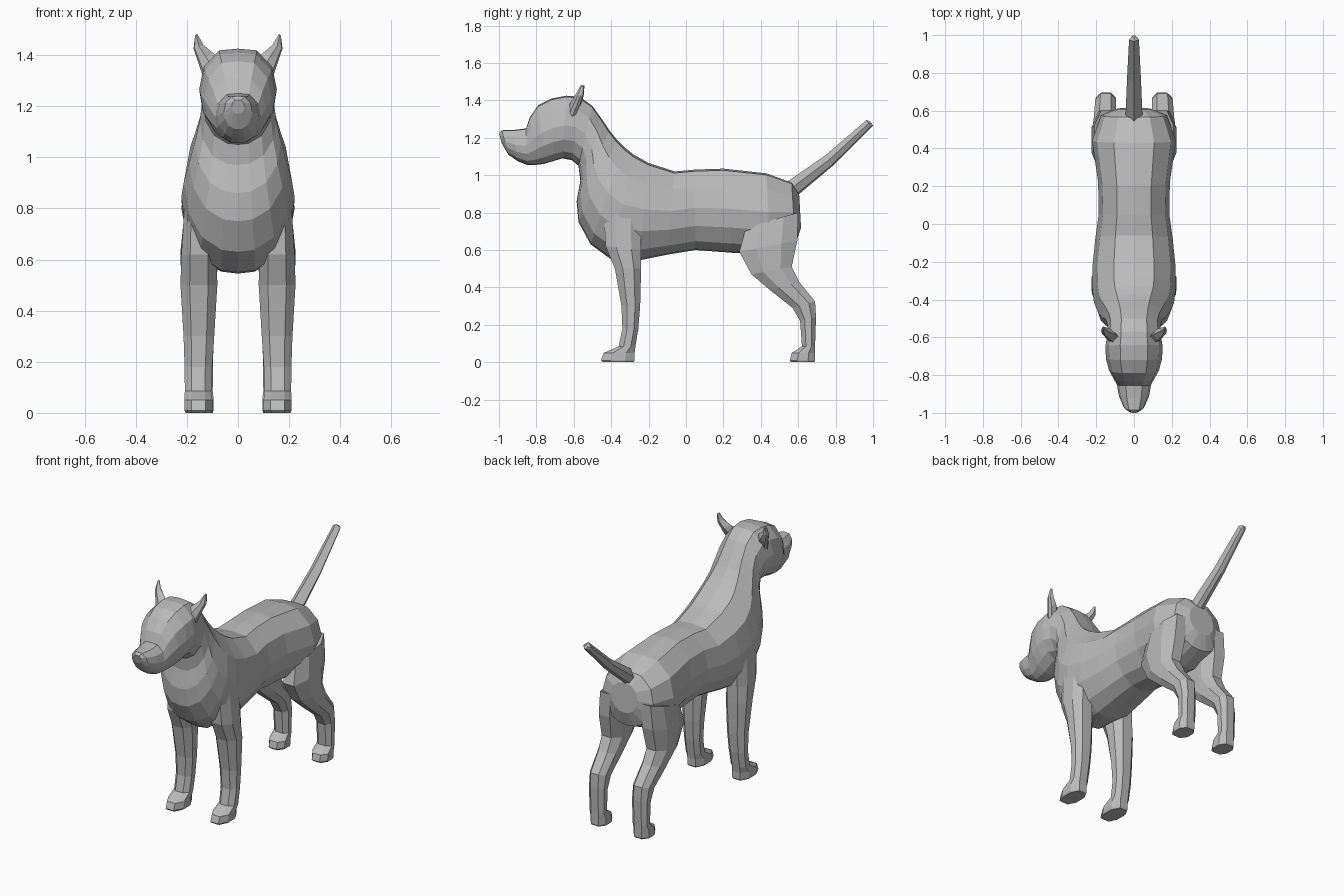
import bpy, bmesh
from mathutils import Vector

grey = bpy.data.materials.new("grey coat")
grey.diffuse_color = (0.5, 0.5, 0.5, 1)


def half_to_full(half):
    """Mirror a right-hand half outline, running top to bottom, into a closed one."""
    return half + [(-u, v) for u, v in reversed(half) if u > 0]


BODY = half_to_full([(0, 1), (.48, .96), (.88, .58), (1, .05), (.92, -.4),
                     (.66, -.78), (.3, -.97), (0, -1)])
LEG = half_to_full([(.5, 1), (1, .4), (1, -.45), (.5, -1)])
DIAMOND = half_to_full([(0, 1), (1, .1), (.6, -.8), (0, -1)])


def loft(name, rings, section, mirror=False):
    """Skin rings, each given as two opposite points and a half-width vector."""
    bm = bmesh.new()
    loops = []
    for a, b, w in rings:
        a, b, w = Vector(a), Vector(b), Vector(w)
        mid, axis = (a + b) / 2, (a - b) / 2
        loops.append([bm.verts.new(mid + axis * v + w * u) for u, v in section])
    n = len(section)
    for r, s in zip(loops, loops[1:]):
        for i in range(n):
            bm.faces.new((r[i], r[(i + 1) % n], s[(i + 1) % n], s[i]))
    bm.faces.new(loops[0])
    bm.faces.new(loops[-1])
    bmesh.ops.recalc_face_normals(bm, faces=bm.faces)
    if mirror:
        copy = bmesh.ops.duplicate(bm, geom=bm.verts[:] + bm.edges[:] + bm.faces[:])["geom"]
        for v in copy:
            if isinstance(v, bmesh.types.BMVert):
                v.co.x = -v.co.x
        bmesh.ops.reverse_faces(bm, faces=[f for f in copy if isinstance(f, bmesh.types.BMFace)])
    mesh = bpy.data.meshes.new(name)
    bm.to_mesh(mesh)
    bm.free()
    mesh.materials.append(grey)
    obj = bpy.data.objects.new(name, mesh)
    bpy.context.collection.objects.link(obj)
    return obj


def side_rings(rows):
    """Rows of (y, z, y, z, x centre, x half-width)."""
    return [((x, y1, z1), (x, y2, z2), (w, 0, 0)) for y1, z1, y2, z2, x, w in rows]


# Torso, neck, skull and muzzle in one skin, from rump to nose
loft("body", side_rings([
    (.605, .90, .615, .72, 0, .09),
    (.565, .96, .585, .63, 0, .175),
    (.43, 1.01, .45, .575, 0, .222),
    (.2, 1.035, .25, .585, 0, .19),
    (.05, 1.03, .05, .60, 0, .187),
    (-.06, 1.02, -.1, .575, 0, .205),
    (-.2, 1.065, -.25, .545, 0, .22),
    (-.28, 1.11, -.40, .55, 0, .222),
    (-.33, 1.15, -.51, .63, 0, .212),
    (-.37, 1.19, -.575, .75, 0, .19),
    (-.41, 1.24, -.585, .86, 0, .168),
    (-.45, 1.30, -.565, .97, 0, .15),
    (-.50, 1.37, -.575, 1.05, 0, .14),
    (-.57, 1.42, -.61, 1.08, 0, .142),
    (-.64, 1.425, -.66, 1.09, 0, .152),
    (-.72, 1.41, -.71, 1.075, 0, .148),
    (-.79, 1.375, -.76, 1.06, 0, .132),
    (-.835, 1.31, -.80, 1.055, 0, .108),
    (-.855, 1.25, -.85, 1.055, 0, .09),
    (-.92, 1.242, -.90, 1.075, 0, .08),
    (-.985, 1.24, -.95, 1.11, 0, .055),
    (-1, 1.225, -.985, 1.17, 0, .025),
]), BODY)

# Front legs from shoulder to paw
loft("front_legs", side_rings([
    (-.44, .80, -.24, .80, .155, .055),
    (-.43, .62, -.24, .60, .152, .07),
    (-.38, .50, -.24, .50, .153, .072),
    (-.345, .30, -.245, .30, .153, .06),
    (-.34, .18, -.255, .18, .155, .054),
    (-.36, .085, -.27, .085, .156, .052),
    (-.44, .05, -.275, .05, .155, .055),
    (-.455, .01, -.275, .01, .155, .055),
    (-.445, 0, -.28, 0, .155, .05),
]), LEG, True)

# Hind legs from thigh to paw
loft("hind_legs", side_rings([
    (.32, .72, .60, .80, .14, .07),
    (.285, .59, .595, .65, .15, .075),
    (.35, .47, .565, .51, .155, .066),
    (.45, .385, .605, .43, .153, .06),
    (.57, .29, .69, .325, .15, .055),
    (.61, .22, .695, .24, .149, .052),
    (.62, .085, .69, .085, .149, .05),
    (.565, .05, .69, .05, .149, .054),
    (.555, .01, .69, .01, .149, .054),
    (.565, 0, .685, 0, .149, .05),
]), LEG, True)

# Tail
loft("tail", side_rings([
    (.52, .95, .57, .87, 0, .046),
    (.75, 1.11, .785, 1.05, 0, .037),
    (.965, 1.295, .99, 1.255, 0, .026),
    (.985, 1.287, 1, 1.265, 0, .012),
]), DIAMOND)

# Pointed ears, thin and leaning outward
loft("ears", [
    ((.075, -.60, 1.39), (.135, -.61, 1.31), (0, .028, 0)),
    ((.10, -.585, 1.41), (.155, -.585, 1.37), (0, .03, 0)),
    ((.135, -.57, 1.44), (.174, -.565, 1.425), (0, .022, 0)),
    ((.16, -.553, 1.483), (.168, -.553, 1.475), (0, .01, 0)),
], DIAMOND, True)
